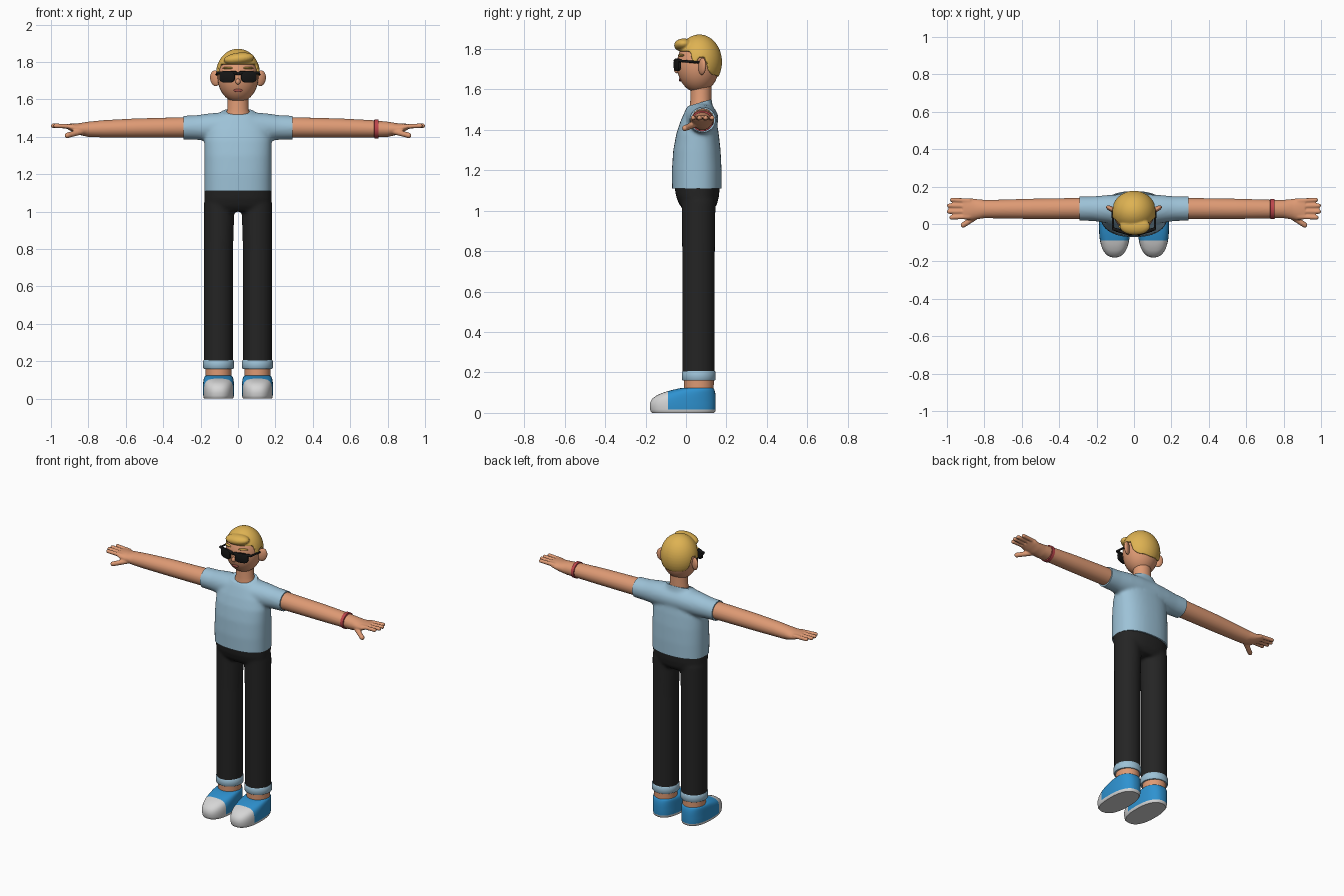
import bpy, bmesh
from math import pi, sin, cos, exp
from mathutils import Vector, Matrix

cube = bpy.data.objects.get("Cube")
if cube:
    bpy.data.objects.remove(cube)


def material(name, rgb):
    m = bpy.data.materials.new(name)
    m.use_nodes = True
    col = [((c / 255 + 0.055) / 1.055) ** 2.4 for c in rgb] + [1]
    m.diffuse_color = col
    bsdf = next(n for n in m.node_tree.nodes if n.type == 'BSDF_PRINCIPLED')
    bsdf.inputs["Base Color"].default_value = col
    return m


SKIN = material("skin", (222, 154, 116))
SHIRT = material("shirt_blue", (157, 194, 215))
PANTS = material("pants_black", (36, 36, 36))
SHOE = material("shoe_blue", (46, 146, 208))
WHITE = material("rubber_white", (214, 214, 214))
HAIR = material("hair_blond", (222, 178, 82))
BLACK = material("glasses_black", (22, 22, 22))
RED = material("bracelet_red", (190, 70, 76))
LIPS = material("lips", (165, 85, 75))


def finish(bm, name, *mats):
    """Turn a bmesh into a smooth shaded object with sharp edges kept."""
    bmesh.ops.recalc_face_normals(bm, faces=bm.faces)
    me = bpy.data.meshes.new(name)
    bm.to_mesh(me)
    bm.free()
    for m in mats:
        me.materials.append(m)
    ob = bpy.data.objects.new(name, me)
    bpy.context.collection.objects.link(ob)
    shade(ob)
    return ob


def select(*obs):
    bpy.ops.object.select_all(action='DESELECT')
    for o in obs:
        o.select_set(True)
    bpy.context.view_layer.objects.active = obs[0]


def shade(ob):
    select(ob)
    bpy.ops.object.shade_smooth_by_angle(angle=0.8)


def skin_rows(rows, caps=True):
    """Bridge closed rows of points into a surface."""
    bm = bmesh.new()
    vs = [[bm.verts.new(p) for p in r] for r in rows]
    n = len(rows[0])
    for a, b in zip(vs, vs[1:]):
        for i in range(n):
            j = (i + 1) % n
            bm.faces.new((a[i], a[j], b[j], b[i]))
    if caps:
        bm.faces.new(vs[0])
        bm.faces.new(vs[-1])
    return bm


def loft(name, rings, mat, axis='z', power=2.0, n=40):
    """Rings are (position on axis, centre a, centre b, radius a, radius b)."""
    order = {'x': (2, 0, 1), 'y': (0, 2, 1), 'z': (0, 1, 2)}[axis]
    rows = []
    for t, ca, cb, ra, rb in rings:
        row = []
        for i in range(n):
            c, s = cos(2 * pi * i / n), sin(2 * pi * i / n)
            a = ca + ra * abs(c) ** (2 / power) * (1 if c > 0 else -1)
            b = cb + rb * abs(s) ** (2 / power) * (1 if s > 0 else -1)
            p = (a, b, t)
            row.append([p[k] for k in order])
        rows.append(row)
    return finish(skin_rows(rows), name, mat)


def ball(name, centre, radii, mat, turn=0.0, tilt=0.0):
    bm = bmesh.new()
    bmesh.ops.create_uvsphere(bm, u_segments=32, v_segments=20, radius=1)
    bm.transform(Matrix.Translation(centre) @ Matrix.Rotation(turn, 4, 'Z')
                 @ Matrix.Rotation(tilt, 4, 'Y') @ Matrix.Diagonal((*radii, 1)))
    return finish(bm, name, mat)


def capsule(name, p, q, r, mat):
    p, q = Vector(p), Vector(q)
    bm = bmesh.new()
    bmesh.ops.create_uvsphere(bm, u_segments=16, v_segments=10, radius=r)
    for v in bm.verts:
        if v.co.z > r * 0.01:
            v.co.z += (q - p).length
    bm.transform(Matrix.Translation(p) @ (q - p).to_track_quat('Z', 'Y').to_matrix().to_4x4())
    return finish(bm, name, mat)


def cut(ob, planes, remove=True):
    """Slice along planes; either trim and close, or only add the edge."""
    bm = bmesh.new()
    bm.from_mesh(ob.data)
    for co, no in planes:
        bmesh.ops.bisect_plane(bm, geom=bm.verts[:] + bm.edges[:] + bm.faces[:],
                               plane_co=co, plane_no=no, clear_outer=remove)
        if remove:
            bmesh.ops.holes_fill(bm, edges=[e for e in bm.edges if e.is_boundary], sides=0)
    bm.to_mesh(ob.data)
    bm.free()
    shade(ob)


def fuse(name, parts, voxel, smooth, planes=()):
    """Melt overlapping parts into one soft skin, then trim it."""
    select(*parts)
    bpy.ops.object.join()
    ob = parts[0]
    ob.name = name
    mat = ob.data.materials[0]
    m = ob.modifiers.new("melt", 'REMESH')
    m.mode, m.voxel_size = 'VOXEL', voxel
    s = ob.modifiers.new("soften", 'SMOOTH')
    s.factor, s.iterations = 0.5, smooth
    me = bpy.data.meshes.new_from_object(ob.evaluated_get(bpy.context.evaluated_depsgraph_get()))
    ob.modifiers.clear()
    ob.data = me
    me.materials.clear()
    me.materials.append(mat)
    cut(ob, planes)
    return ob


# Shirt: torso and both sleeves, trimmed at hem, cuffs and collar
torso = loft("torso", [(1.06, 0, .054, .18, .122), (1.2, 0, .053, .181, .123),
                       (1.3, 0, .054, .181, .117), (1.38, 0, .057, .18, .105),
                       (1.44, 0, .062, .165, .09), (1.5, 0, .068, .125, .07),
                       (1.53, 0, .073, .09, .056), (1.57, 0, .075, .062, .05)], SHIRT, power=2.4)
half = [(.06, .075, 1.455, .085, .078), (.15, .08, 1.452, .074, .074),
        (.22, .082, 1.45, .066, .066), (.33, .083, 1.449, .064, .062)]
sleeves = loft("sleeves", [(-r[0], *r[1:]) for r in half[::-1]] + half, SHIRT, 'x')
fuse("shirt", [torso, sleeves], .009, 10,
     [((0, 0, 1.11), (0, 0, -1)), ((.292, 0, 0), (1, 0, 0)), ((-.292, 0, 0), (-1, 0, 0)),
      ((0, .075, 1.536), (0, -.3, 1))])

# Trousers
pelvis = loft("pelvis", [(1.0, 0, .062, .15, .07), (1.03, 0, .06, .178, .093),
                         (1.07, 0, .057, .18, .106), (1.15, 0, .054, .181, .116)], PANTS, power=2.3)
legs = [loft("leg", [(.15, s * .104, .062, .078, .081), (.8, s * .104, .062, .078, .081),
                     (1.05, s * .1, .062, .082, .084)], PANTS) for s in (1, -1)]
fuse("trousers", [pelvis] + legs, .009, 8,
     [((0, 0, 1.112), (0, 0, 1)), ((0, 0, .19), (0, 0, -1))])

# Turn-ups, ankles and shoes
for side, s in (("left", 1), ("right", -1)):
    x = s * .104
    loft(side + "_turn_up", [(.16, x, .063, .079, .08), (.165, x, .063, .083, .084),
                             (.2, x, .063, .083, .084), (.206, x, .063, .079, .08)], SHIRT)
    loft(side + "_ankle", [(.07, x, .064, .069, .072), (.18, x, .064, .07, .074)], SKIN)
    outline = [(0, -.168, .138, .076), (.008, -.175, .145, .081), (.03, -.179, .147, .083),
               (.05, -.178, .147, .083), (.07, -.167, .147, .083), (.088, -.143, .146, .082),
               (.102, -.108, .144, .08), (.113, -.07, .141, .077), (.121, -.035, .137, .072),
               (.124, -.015, .13, .066)]
    shoe = loft(side + "_shoe", [(z, x, (a + b) / 2, w, (b - a) / 2) for z, a, b, w in outline],
                SHOE, power=2.4, n=56)
    shoe.data.materials.append(WHITE)
    cut(shoe, [((0, -.088, 0), (0, 1, 0)), ((0, 0, .017), (0, 0, 1))], remove=False)
    for f in shoe.data.polygons:
        f.material_index = int(f.center.y < -.088 or f.center.z < .017)

# Arm and hand, mirrored to the other side
arm = loft("arm", [(.25, .083, 1.451, .057, .055), (.55, .081, 1.447, .054, .051),
                   (.72, .08, 1.443, .05, .046), (.8, .08, 1.44, .049, .041),
                   (.85, .079, 1.442, .055, .031), (.885, .079, 1.449, .06, .022),
                   (.915, .08, 1.456, .054, .013)], SKIN, 'x')
fingers = [capsule("finger", (.88, .08 + (y - .08) * .9, 1.455), (tip, y, 1.459), .0125, SKIN)
           for y, tip in ((.035, .975), (.066, .988), (.098, .988), (.129, .972))]
thumb = capsule("thumb", (.835, .045, 1.428), (.912, -.005, 1.408), .0155, SKIN)
arm = fuse("arms", [arm, thumb] + fingers, .005, 3)
arm.modifiers.new("other_arm", 'MIRROR')

# Bracelet on the left wrist
loft("bracelet", [(.728, .08, 1.443, .05, .046), (.73, .08, 1.443, .054, .051),
                  (.75, .08, 1.443, .054, .051), (.752, .08, 1.443, .05, .046)], RED, 'x')

# Neck, head and ears
loft("neck", [(1.48, 0, .07, .072, .058), (1.525, 0, .072, .064, .053), (1.55, 0, .074, .056, .052),
              (1.65, 0, .074, .054, .052)], SKIN)
HEAD = Vector((0, .06, 1.72))
ball("head", HEAD, (.109, .105, .136), SKIN)
ball("nose", (0, -.045, 1.695), (.013, .014, .016), SKIN)
ball("mouth", (0, -.028, 1.648), (.024, .007, .009), LIPS)
for side, s in (("left", 1), ("right", -1)):
    ball(side + "_ear", (s * .122, .08, 1.713), (.03, .014, .042), SKIN, s * .5, s * .15)
    ball(side + "_eyebrow", (s * .055, -.024, 1.768), (.03, .009, .006), HAIR, s * .45)

# Hair: a cap that follows the hairline around the head, plus a swept front
HAIRLINE = [(0, 1.79), (55, 1.79), (66, 1.785), (70, 1.73), (82, 1.725), (88, 1.76),
            (105, 1.76), (116, 1.69), (130, 1.67), (180, 1.66)]


def hairline(deg):
    for (a, za), (b, zb) in zip(HAIRLINE, HAIRLINE[1:]):
        if deg <= b:
            return za + (zb - za) * (deg - a) / (b - a)
    return HAIRLINE[-1][1]


def hair_row(t, grow, count=96):
    row = []
    for i in range(count):
        az = 2 * pi * i / count
        low = (hairline(min(az, 2 * pi - az) * 180 / pi) - 1.735) / .136
        h = low + (1 - low) * sin(t * pi / 2)
        r = max(0, 1 - h * h) ** .5
        row.append((sin(az) * r * (.118 - grow), .066 - cos(az) * r * (.112 - grow),
                    1.735 + h * (.136 - grow)))
    return row


steps = [i / 16 for i in range(16)] + [.985]
shell = [hair_row(t, .03) for t in steps[::-1]] + [hair_row(t, 0) for t in steps]
hair = finish(skin_rows(shell), "hair", HAIR)
quiff = ball("quiff", (.005, -.012, 1.818), (.082, .047, .032), HAIR, 0, -.12)
fuse("hair", [hair, quiff], .005, 4)

# Sunglasses
for side, s in (("left", 1), ("right", -1)):
    lens = loft(side + "_lens", [(-.009, 0, 0, .036, .025), (-.006, 0, 0, .042, .031),
                                 (.006, 0, 0, .042, .031), (.009, 0, 0, .036, .025)],
                BLACK, 'y', 3)
    lens.location = (s * .058, -.043, 1.721)
    lens.rotation_euler.z = s * .28
    capsule(side + "_brow_bar", (s * .012, -.052, 1.742), (s * .108, -.027, 1.742), .009, BLACK)
    capsule(side + "_temple", (s * .112, -.025, 1.74), (s * .114, .075, 1.733), .006, BLACK)
capsule("glasses_bridge", (-.02, -.053, 1.737), (.02, -.053, 1.737), .007, BLACK)
